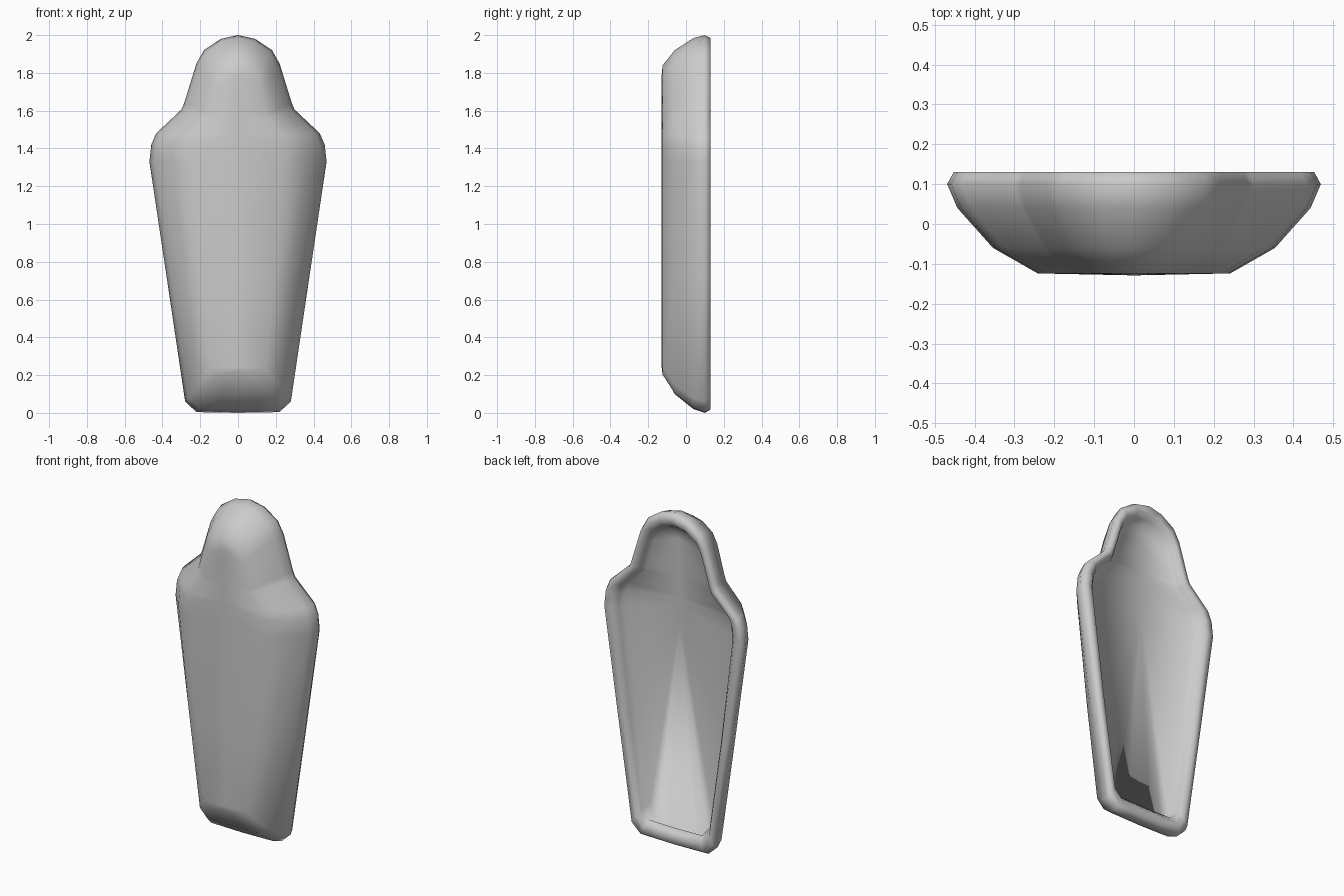
import bpy, bmesh

if "Cube" in bpy.data.objects:
    bpy.data.objects.remove(bpy.data.objects["Cube"])

# right half of the coffin outline (x, z), foot to head
HALF = [(0, 0), (0.11, 0.002), (0.22, 0.004), (0.28, 0.06), (0.375, 0.70), (0.469, 1.33),
        (0.459, 1.42), (0.433, 1.48), (0.30, 1.605), (0.285, 1.64), (0.22, 1.85),
        (0.18, 1.92), (0.09, 1.98), (0, 2.0)]

# layers: depth y, width scale, foot z, head z, slope of y along z
# (outer front -> rim -> shallow inner floor)
LAYERS = [(-0.124, 0.515, 0.20, 1.84, 0), (-0.06, 0.755, 0.10, 1.92, 0),
          (0.04, 0.945, 0.02, 1.985, 0), (0.10, 1.0, 0.0, 2.0, 0),
          (0.13, 0.965, 0.018, 1.985, 0), (0.13, 0.87, 0.065, 1.94, 0),
          (0.10, 0.81, 0.10, 1.91, 0), (0.035, 0.76, 0.115, 1.89, 0.018)]

bm = bmesh.new()


def ring(y, sx, lo, hi, slope):
    verts = []
    for x, z in HALF:
        # only the foot and head ends are pulled in
        nz = z + lo * max(0, 1 - z / 0.7) - (2 - hi) * max(0, (z - 1.45) / 0.55)
        verts.append(bm.verts.new((x * sx, y + slope * nz, nz)))
    return verts


def cap(r, start, bulge):
    # quads from the ring to a slightly raised centre line
    mid = [bm.verts.new((0, v.co.y + bulge, v.co.z)) for v in r[start:-2]]
    for i in range(len(mid) - 1):
        bm.faces.new((r[i + start], r[i + start + 1], mid[i + 1], mid[i]))
    bm.faces.new((mid[-1], r[-3], r[-2], r[-1]))
    return mid[0]


# shell walls, rolled rim and hollow inside
rings = [ring(*layer) for layer in LAYERS]
for a, b in zip(rings, rings[1:]):
    for i in range(len(a) - 1):
        bm.faces.new((a[i], a[i + 1], b[i + 1], b[i]))

# front face, slightly arched at the foot
front = rings[0]
front[0].co.z += 0.02
front[1].co.z += 0.012
foot = cap(front, 3, -0.005)
bm.faces.new((front[0], front[1], front[2], front[3], foot))

# inner floor fanned from the shoulders, tucked under the foot sill
inner = rings[-1]
tip = cap(inner, 5, 0)
for i in range(5):
    bm.faces.new((inner[i], inner[i + 1], tip))
for v in inner[:3]:
    v.co.z = 0.05

# mirror to the left half
geom = bm.verts[:] + bm.edges[:] + bm.faces[:]
dup = bmesh.ops.duplicate(bm, geom=geom)["geom"]
for v in (g for g in dup if isinstance(g, bmesh.types.BMVert)):
    v.co.x *= -1
bmesh.ops.remove_doubles(bm, verts=bm.verts[:], dist=0.0005)
bmesh.ops.recalc_face_normals(bm, faces=bm.faces[:])

me = bpy.data.meshes.new("coffin_lid")
bm.to_mesh(me)
bm.free()
lid = bpy.data.objects.new("coffin_lid", me)
bpy.context.collection.objects.link(lid)
bpy.context.view_layer.objects.active = lid
lid.select_set(True)
bpy.ops.object.shade_smooth()
